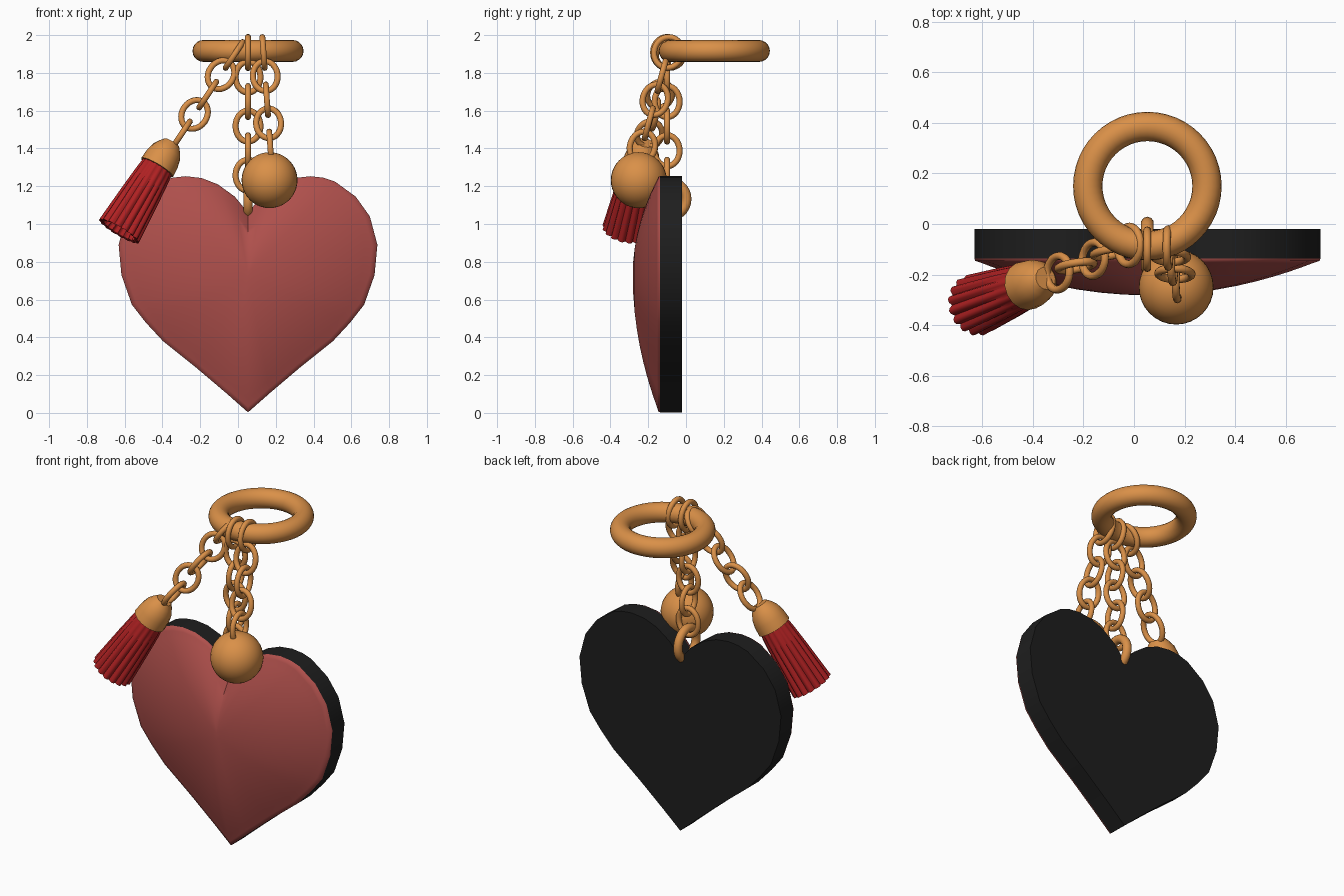
import bpy, bmesh, math
from mathutils import Vector

if "Cube" in bpy.data.objects:
    bpy.data.objects.remove(bpy.data.objects["Cube"])

CX = 0.053  # heart / ring centre line


def material(name, rgb):
    m = bpy.data.materials.new(name)
    m.diffuse_color = (*rgb, 1)
    m.use_nodes = True
    m.node_tree.nodes["Principled BSDF"].inputs["Base Color"].default_value = m.diffuse_color
    return m


gold = material("gold", (0.70, 0.28, 0.065))
rose = material("rose_red", (0.43, 0.08, 0.072))
red = material("tassel_red", (0.43, 0.015, 0.016))
black = material("black", (0.013, 0.013, 0.013))


def finish(bm, name, mat, angle=40):
    bmesh.ops.recalc_face_normals(bm, faces=bm.faces)
    me = bpy.data.meshes.new(name)
    bm.to_mesh(me)
    bm.free()
    me.materials.append(mat)
    ob = bpy.data.objects.new(name, me)
    bpy.context.collection.objects.link(ob)
    bpy.ops.object.select_all(action='DESELECT')
    ob.select_set(True)
    bpy.context.view_layer.objects.active = ob
    bpy.ops.object.shade_smooth_by_angle(angle=math.radians(angle))
    return ob


def loft(name, rings, mat, cyclic=False, caps=(True, True), angle=40):
    """Skin a list of closed point rings."""
    bm = bmesh.new()
    vs = [[bm.verts.new(p) for p in r] for r in rings]
    n = len(vs[0])
    pairs = list(zip(vs, vs[1:])) + ([(vs[-1], vs[0])] if cyclic else [])
    for a, b in pairs:
        for j in range(n):
            k = (j + 1) % n
            bm.faces.new((a[j], a[k], b[k], b[j]))
    if not cyclic:
        for ring, cap in zip((vs[0], vs[-1]), caps):
            if cap:
                bm.faces.new(ring)
    return finish(bm, name, mat, angle)


def link(name, c, along, side, half_len, half_wid, wire, seg=28, sides=10):
    """Oval wire loop; half sizes are measured to the wire centre."""
    c, t, s = Vector(c), Vector(along).normalized(), Vector(side)
    s = (s - t * s.dot(t)).normalized()
    n = t.cross(s)
    rings = []
    for i in range(seg):
        a = 2 * math.pi * i / seg
        p = c + t * half_len * math.cos(a) + s * half_wid * math.sin(a)
        out = (t * math.cos(a) / half_len + s * math.sin(a) / half_wid).normalized()
        rings.append([p + wire * (out * math.cos(b) + n * math.sin(b))
                      for b in (2 * math.pi * j / sides for j in range(sides))])
    return loft(name, rings, mat=gold, cyclic=True, angle=60)


def chain(name, start, step, count):
    """Links alternately turned a quarter; the first one loops the key ring."""
    start, step = Vector(start), Vector(step)
    for i in range(count):
        side = Vector((0, 1, 0)) if i % 2 == 0 else step.cross(Vector((0, 1, 0)))
        wid = 0.074 if i == 0 else 0.066
        link(f"{name}_link_{i + 1}", start + step * i, step, side, 0.082, wid, 0.016)


# Heart outline: right half from notch to tip, then mirrored
half = [(0, 1.06), (.07, 1.145), (.16, 1.21), (.245, 1.243), (.33, 1.253), (.40, 1.245),
        (.46, 1.225), (.57, 1.145), (.645, 1.04), (.685, .89), (.67, .73), (.615, .573),
        (.54, .477), (.45, .38), (.275, .24), (.117, .106), (0, .003)]
outline = half + [(-x, z) for x, z in half[-2:0:-1]]
MID = 0.73


def heart_ring(s, y):
    return [(CX + x * s, y, MID + (z - MID) * s) for x, z in outline]


# Heart: flat black back and domed red front
loft("heart_back", [heart_ring(1, -0.02), heart_ring(1, -0.137)], black)
dome = [heart_ring(1, -0.137), heart_ring(0.995, -0.146)]
for s in (.96, .9, .82, .73, .63, .52, .4, .27, .14, .05):
    dome.append(heart_ring(s, -0.143 - 0.139 * (1 - s * s)))
loft("heart_front", dome, rose, caps=(False, True), angle=60)

# Key ring
bpy.ops.mesh.primitive_torus_add(location=(CX, 0.15, 1.916), major_radius=0.236,
                                 minor_radius=0.058, major_segments=48, minor_segments=20)
ring = bpy.context.object
ring.name = "key_ring"
ring.data.materials.append(gold)
bpy.ops.object.shade_smooth()

# Heart chain with thicker link through the notch
chain("heart_chain", (CX, -0.1, 1.908), (0, 0, -0.13), 6)
link("heart_loop", (CX, -0.085, 1.132), (0, 0, 1), (0, 1, 0), 0.09, 0.088, 0.026)

# Ball chain and ball
chain("ball_chain", (0.135, -0.095, 1.908), (0.009, -0.034, -0.125), 5)
bpy.ops.mesh.primitive_uv_sphere_add(segments=32, ring_count=20, radius=0.148,
                                     location=(0.167, -0.25, 1.232))
ball = bpy.context.object
ball.name = "ball"
ball.data.materials.append(gold)
bpy.ops.object.shade_smooth()

# Tassel chain
chain("tassel_chain", (-0.02, -0.085, 1.895), (-0.07, -0.027, -0.105), 5)

# Tassel: cap and pleated skirt turned about a slanted axis
top, end = Vector((-0.35, -0.215, 1.43)), Vector((-0.63, -0.322, 0.962))
axis = (end - top).normalized()
u = axis.cross(Vector((0, 1, 0))).normalized()
v = axis.cross(u)


def turned(t, r, n, pleat=0.0):
    ring = []
    for j in range(n):
        a = 2 * math.pi * j / n
        rr = r * (1 - (pleat if j % 4 == 0 else pleat * 0.25 if j % 2 else 0))
        ring.append(top + axis * t + rr * (u * math.cos(a) + v * math.sin(a)))
    return ring


loft("tassel_cap", [turned(t, r, 16) for t, r in
                    ((0, .045), (.025, .065), (.055, .083), (.10, .094), (.155, .098), (.158, .08))],
     gold, angle=35)
L = (end - top).length
loft("tassel_skirt", [turned(t, r, 64, p) for t, r, p in
                      ((.13, .085, .04), (.2, .095, .08), (.32, .106, .11), (.45, .116, .13),
                       (L, .124, .15), (L - .005, .105, .15), (L - .05, .095, .15))],
     red, angle=50)
